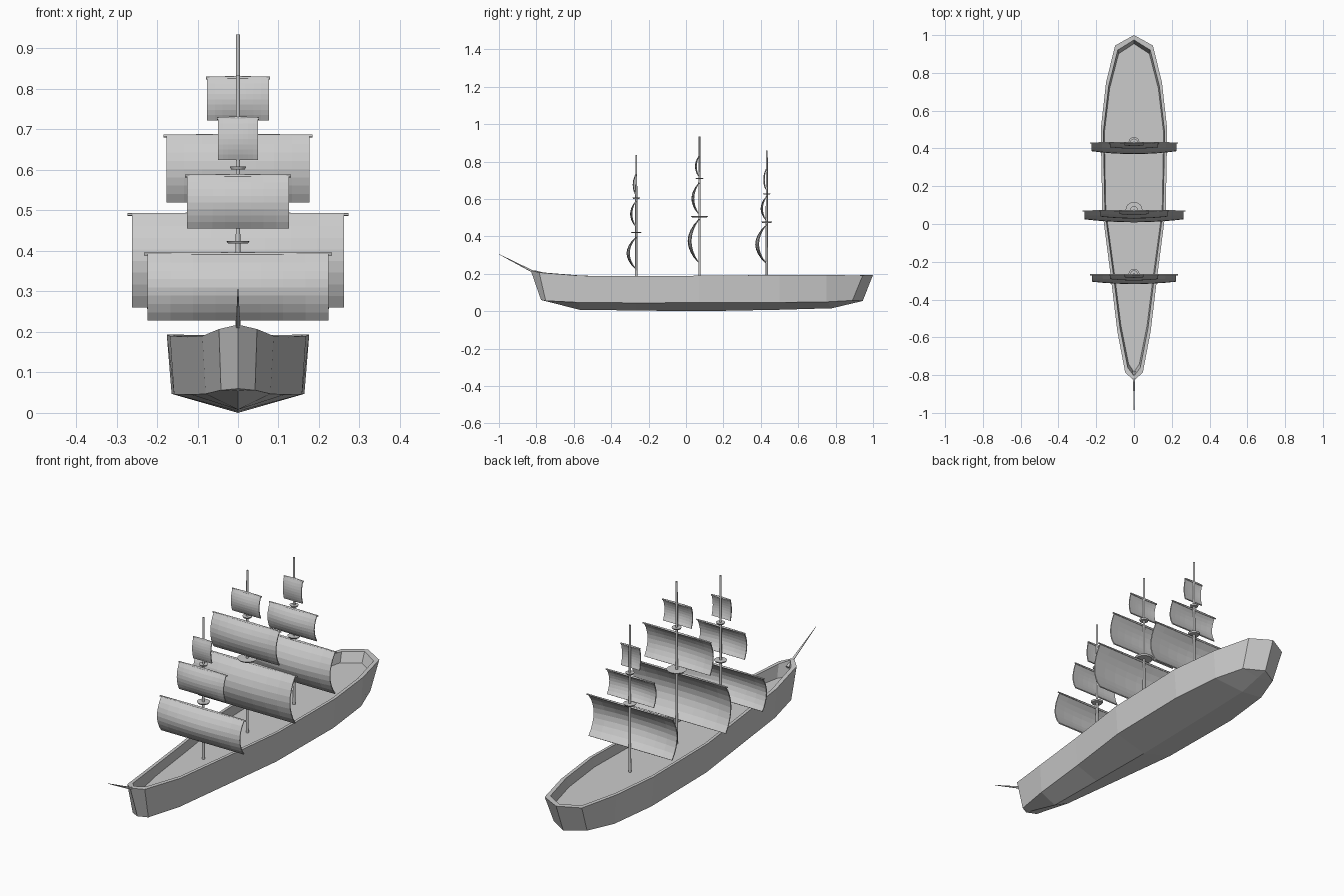
import bpy, bmesh, math
from mathutils import Vector

if "Cube" in bpy.data.objects:
    bpy.data.objects.remove(bpy.data.objects["Cube"])

grey = bpy.data.materials.new("light_grey")
grey.diffuse_color = (0.6, 0.6, 0.6, 1)
grey.use_nodes = True
grey.node_tree.nodes["Principled BSDF"].inputs["Base Color"].default_value = grey.diffuse_color


def finish(name, bm, smooth=False):
    me = bpy.data.meshes.new(name)
    bm.to_mesh(me)
    bm.free()
    me.materials.append(grey)
    for p in me.polygons:
        p.use_smooth = smooth
    ob = bpy.data.objects.new(name, me)
    bpy.context.collection.objects.link(ob)
    return ob


def rod(name, a, b, r1, r2, sides=10):
    """Tapered round bar from a to b."""
    a, b = Vector(a), Vector(b)
    bm = bmesh.new()
    bmesh.ops.create_cone(bm, cap_ends=True, segments=sides, radius1=r1,
                          radius2=r2, depth=(b - a).length)
    rot = (b - a).to_track_quat('Z', 'Y').to_matrix()
    bmesh.ops.rotate(bm, verts=bm.verts, matrix=rot)
    bmesh.ops.translate(bm, verts=bm.verts, vec=(a + b) / 2)
    ob = finish(name, bm)
    for p in ob.data.polygons:
        p.use_smooth = len(p.vertices) == 4
    return ob


# Hull: half outlines of the rim, chine and keel from bow to stern
rim = [(0, -.83, .218), (.047, -.785, .207), (.088, -.57, .19),
       (.124, -.27, .188), (.168, .07, .19), (.176, .5, .194),
       (.148, .75, .193), (.10, .945, .192), (0, 1.0, .195)]
chine = [(0, -.775, .06), (.042, -.75, .056), (.08, -.57, .047),
         (.115, -.27, .045), (.158, .07, .046), (.164, .5, .047),
         (.138, .75, .05), (.09, .89, .058), (0, .945, .055)]
keel = [(0, -.775, .06), (0, -.75, .054), (0, -.57, .008),
        (0, -.27, .004), (0, .07, 0), (0, .5, .008),
        (0, .78, .016), (0, .89, .042), (0, .945, .055)]
MID, DECK = .085, .145
inner = [(max(0, x - .014), MID + (y - MID) * .972, z) for x, y, z in rim]
deck = [(max(0, x - .019), MID + (y - MID) * .95, DECK) for x, y, z in rim]
spine = [(0, y, DECK) for x, y, z in deck]
loops = [keel, chine, rim, inner, deck, spine]

bm = bmesh.new()
for s in (1, -1):
    for lo, hi in zip(loops, loops[1:]):
        for i in range(len(rim) - 1):
            quad = []
            for p in (lo[i], lo[i + 1], hi[i + 1], hi[i]):
                if p not in quad:
                    quad.append(p)
            if len(quad) > 2:
                bm.faces.new([bm.verts.new((s * x, y, z)) for x, y, z in quad])
bmesh.ops.remove_doubles(bm, verts=bm.verts, dist=1e-5)
bmesh.ops.recalc_face_normals(bm, faces=bm.faces)
finish("hull", bm)

# Bowsprit
rod("bowsprit", (0, -.78, .192), (0, -1.0, .305), .007, .001)


def sail(name, y0, hw, z0, z1, belly, cols=8, rows=8):
    """Square sail bulging forward, most at the middle."""
    bm = bmesh.new()
    grid = []
    for j in range(rows + 1):
        v = j / rows
        row = []
        for i in range(cols + 1):
            u = 2 * i / cols - 1
            y = y0 - belly * math.sin(math.pi * v) ** .85 * (1 - .28 * u * u)
            row.append(bm.verts.new((u * hw, y, z0 + (z1 - z0) * v)))
        grid.append(row)
    for j in range(rows):
        for i in range(cols):
            bm.faces.new((grid[j][i], grid[j][i + 1],
                          grid[j + 1][i + 1], grid[j + 1][i]))
    ob = finish(name, bm)
    mod = ob.modifiers.new("thickness", 'SOLIDIFY')
    mod.thickness = .005
    mod.offset = -1


# Masts: y, top height, tops (z, radius), sails (half width, z0, z1, belly)
masts = {
    "fore": (-.266, .835, [(.422, .029), (.605, .02)],
             [(.223, .228, .392, .045), (.126, .455, .585, .026),
              (.05, .625, .727, .012)]),
    "main": (.072, .935, [(.505, .045), (.71, .022)],
             [(.262, .26, .49, .056), (.177, .52, .684, .036),
              (.076, .722, .827, .017)]),
    "aft": (.432, .86, [(.477, .029), (.627, .02)],
            [(.225, .257, .46, .055), (.126, .487, .61, .026),
             (.05, .65, .757, .012)]),
}
for name, (y, top, platforms, sails) in masts.items():
    rod(name + "_mast", (0, y, DECK - .01), (0, y, top), .0065, .005)
    for k, (z, r) in enumerate(platforms):
        rod(f"{name}_platform_{k}", (0, y, z - .004), (0, y, z + .003),
            r * .85, r, 16)
    for k, (hw, z0, z1, belly) in enumerate(sails):
        sail(f"{name}_sail_{k}", y - .007, hw, z0, z1, belly)
        # Yard: two halves tapering to the tips
        tip = hw * 1.04
        for side, s in (("right", 1), ("left", -1)):
            rod(f"{name}_yard_{k}_{side}", (0, y - .003, z1),
                (s * tip, y - .003, z1), .005, .0035, 8)
